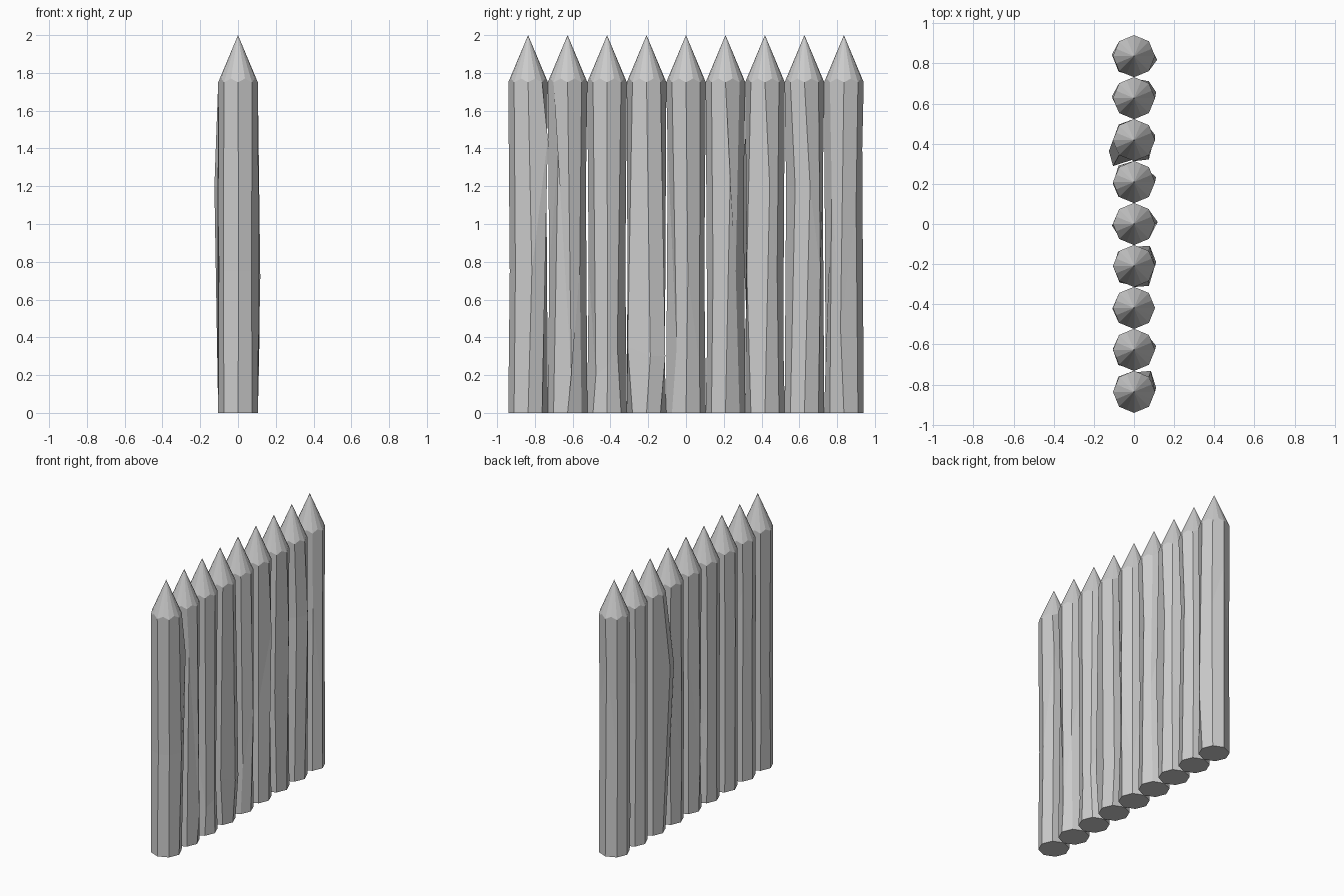
import bpy, bmesh, random
from math import cos, sin, pi

if "Cube" in bpy.data.objects:
    bpy.data.objects.remove(bpy.data.objects["Cube"])

random.seed(4)
COUNT, R, SPACING = 9, 0.105, 0.209
SHOULDER, TOP = 1.75, 2.0

# Hand-hewn dents: (stake, corner) -> height, x shift, y shift
# corner 0 points to +x, corner 2 to +y, corner 6 to -y
DENTS = {
    (0, 0): (0.75, 0.005, 0.02), (0, 1): (1.45, 0.01, 0.03),
    (1, 0): (0.2, 0.005, 0.02), (1, 7): (1.4, 0.0, 0.025), (1, 1): (0.75, 0.0, -0.01),
    (2, 1): (0.35, 0.0, -0.02), (2, 7): (0.2, 0.0, 0.015),
    (3, 0): (0.3, 0.005, 0.02), (3, 1): (0.3, 0.005, 0.025), (3, 7): (0.35, 0.0, -0.025),
    (4, 0): (0.72, 0.013, 0.01), (4, 7): (0.35, 0.0, 0.025),
    (5, 0): (1.25, 0.005, 0.025), (5, 1): (0.75, 0.0, -0.02),
    (6, 0): (1.2, 0.0, 0.025), (6, 7): (0.75, 0.0, -0.022), (6, 1): (0.75, 0.0, -0.01),
    (6, 4): (1.2, -0.02, -0.055), (6, 5): (1.2, -0.03, -0.055),
    (7, 0): (1.2, 0.005, 0.03), (7, 7): (1.2, 0.0, 0.025), (7, 1): (0.75, 0.0, 0.01),
    (8, 0): (0.45, 0.01, -0.018), (8, 1): (1.1, 0.0, -0.01),
}


def stake(i):
    bm = bmesh.new()
    corners = [(R * cos(k * pi / 4), R * sin(k * pi / 4)) for k in range(8)]
    low = [bm.verts.new((x, y, 0)) for x, y in corners]
    high = [bm.verts.new((x, y, SHOULDER)) for x, y in corners]
    dent = []
    for k, (x, y) in enumerate(corners):
        z = random.choice((0.25, 0.4, 0.75, 1.2, 1.4))
        dx, dy = random.uniform(-0.006, 0.006), random.uniform(-0.01, 0.01)
        if k in (2, 6):
            dy = -0.008 * sin(k * pi / 4)
        z, dx, dy = DENTS.get((i, k), (z, dx, dy))
        dent.append(bm.verts.new((x + dx, y + dy, z)))
    tip = bm.verts.new((0, 0, TOP))
    # Shaft sides, with the sharpened cut rising between corners
    for k in range(8):
        n = (k + 1) % 8
        mid = (high[k].co + high[n].co) / 2
        mid.z = SHOULDER + 0.02
        m = bm.verts.new(mid)
        bm.faces.new((low[k], low[n], dent[n], dent[k]))
        bm.faces.new((dent[k], dent[n], high[n], m, high[k]))
        bm.faces.new((high[k], m, tip))
        bm.faces.new((m, high[n], tip))
    bm.faces.new(low[::-1])
    mesh = bpy.data.meshes.new("stake")
    bm.to_mesh(mesh)
    bm.free()
    ob = bpy.data.objects.new(f"stake_{i + 1}", mesh)
    ob.location.y = (i - (COUNT - 1) / 2) * SPACING
    bpy.context.collection.objects.link(ob)


# Row of sharpened palisade stakes
for i in range(COUNT):
    stake(i)
